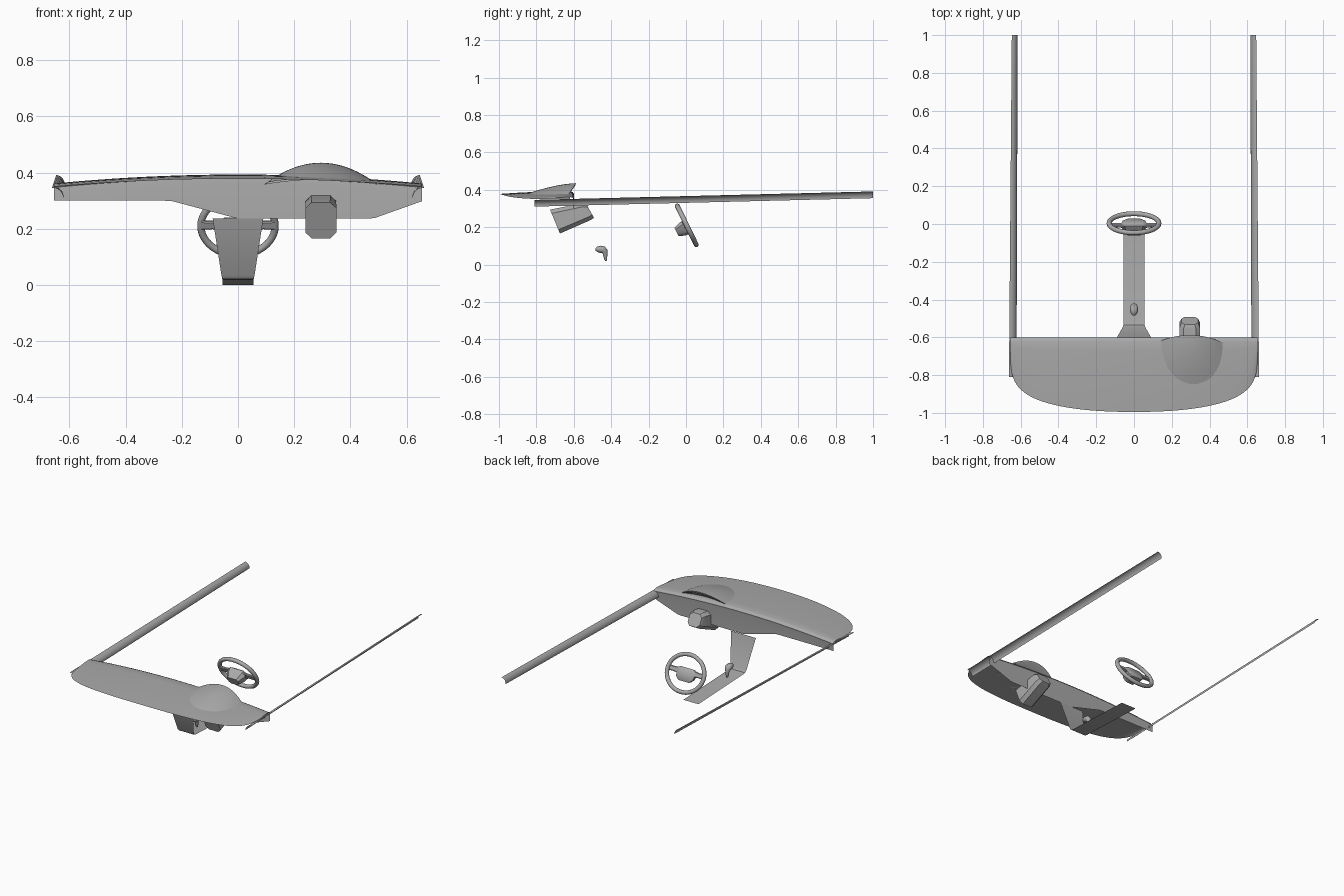
import bpy, bmesh, math
from mathutils import Matrix

if "Cube" in bpy.data.objects:
    bpy.data.objects.remove(bpy.data.objects["Cube"])

grey = bpy.data.materials.new("plain_grey")
grey.diffuse_color = (0.4, 0.4, 0.4, 1)
grey.use_nodes = True
grey.node_tree.nodes["Principled BSDF"].inputs["Base Color"].default_value = grey.diffuse_color


def finish(name, bm, angle=40):
    bmesh.ops.recalc_face_normals(bm, faces=bm.faces)
    me = bpy.data.meshes.new(name)
    bm.to_mesh(me)
    bm.free()
    ob = bpy.data.objects.new(name, me)
    bpy.context.collection.objects.link(ob)
    me.materials.append(grey)
    bpy.ops.object.select_all(action='DESELECT')
    ob.select_set(True)
    bpy.context.view_layer.objects.active = ob
    bpy.ops.object.shade_smooth_by_angle(angle=math.radians(angle))
    return ob


def skin(rows, closed=False, caps=False):
    """Bridge rows of points into a surface."""
    bm = bmesh.new()
    vs = [[bm.verts.new(p) for p in r] for r in rows]
    n = len(rows[0])
    for a, b in zip(vs, vs[1:]):
        for i in range(n if closed else n - 1):
            j = (i + 1) % n
            bm.faces.new((a[i], a[j], b[j], b[i]))
    if caps:
        bm.faces.new(vs[0])
        bm.faces.new(vs[-1])
    bmesh.ops.remove_doubles(bm, verts=bm.verts, dist=1e-5)
    return bm


def chamfered(w, h, c):
    """Rectangle outline with cut corners, half sizes w and h."""
    return [(w, -h + c), (w, h - c), (w - c, h), (-w + c, h),
            (-w, h - c), (-w, -h + c), (-w + c, -h), (w - c, -h)]


# dashboard: curved top sheet, rolled rear edge, hanging rear panel
HALF = 0.655


def top_z(x, v):
    t = (x / HALF) ** 2
    return (0.393 - 0.032 * t) * (1 - v) + (0.378 - 0.028 * t) * v + 0.012 * v * (1 - v)


def panel_bottom(x):
    pts = [(-0.66, 0.30), (-0.24, 0.30), (0, 0.236), (0.48, 0.236), (0.66, 0.30)]
    for (x0, z0), (x1, z1) in zip(pts, pts[1:]):
        if x <= x1:
            return z0 + (z1 - z0) * (x - x0) / (x1 - x0)
    return 0.30


columns = []
for i in range(61):
    x = HALF * math.sin(math.pi / 2 * (i / 30 - 1))
    depth = 0.375 * max(0, 1 - abs(x / HALF) ** 2.2) ** 0.22
    col = [(x, -0.62 - depth * v, top_z(x, v)) for v in (1, .9, .75, .6, .45, .3, .15, 0)]
    z = top_z(x, 0)
    col += [(x, -0.607, z - 0.004), (x, -0.600, z - 0.014), (x, -0.602, z - 0.03),
            (x, -0.604, panel_bottom(x))]
    columns.append(col)
finish("dashboard", skin(columns))

# instrument hood: half dome with a recessed rear opening
columns = []
for i in range(33):
    u = -math.cos(math.pi * i / 32)
    k = 1 - u * u
    x, yr, zr = 0.295 + 0.202 * u, -0.64 + 0.052 * k, 0.357 + 0.078 * k
    yf = -0.64 - 0.21 * math.sqrt(k)
    zf = 0.357 + 0.022 * math.sqrt(k)
    col = [(x, yr + (yf - yr) * v, zf + (zr - zf) * (1 - v ** 1.6))
           for v in (1, .85, .7, .55, .4, .25, .1, 0)]
    col += [(x, yr - 0.004 * k, zr - 0.012 * k), (x, yr - 0.07 * k, 0.357 + 0.018 * k)]
    columns.append(col)
finish("instrument_hood", skin(columns))

# steering column housing: tapered, chamfered block
rings = []
for yb, zb, yt, zt, w, c in [(-.674, .166, -.727, .294, .055, .022),
                             (-.51, .238, -.56, .327, .054, .02),
                             (-.492, .25, -.532, .322, .044, .018)]:
    h = math.hypot(yt - yb, zt - zb) / 2
    rings.append([(0.295 + a, (yb + yt) / 2 + (yt - yb) / 2 * b / h,
                   (zb + zt) / 2 + (zt - zb) / 2 * b / h) for a, b in chamfered(w, h, c)])
finish("steering_column", skin(rings, True, True), 30)

# door rails: curved strips, high outside and low inside
for side, name in ((-1, "left_door_rail"), (1, "right_door_rail")):
    rows = []
    for i in range(9):
        t = i / 8
        y = -0.81 + 1.81 * t
        xi, xo = 0.622 - 0.006 * t, 0.662 - 0.015 * t
        zi = 0.31 + 0.045 * t
        row = []
        for j in range(9):
            a = math.pi / 2 * j / 8
            row.append((side * (xo - (xo - xi) * math.cos(a)), y, zi + 0.036 * math.sin(a)))
        rows.append(row)
    finish(name, skin(rows))

# centre console: bent strip
path = [(-.6, .236, .09), (-.545, .035, .059), (-.535, .022, .056), (-.515, .018, .055), (-.05, 0, .055)]
finish("centre_console", skin([[(-w, y, z), (w, y, z)] for y, z, w in path]), 30)

# gear lever: bent stalk swelling into a knob
rings = []
for y, z, r, a in [(-.428, .02, .004, 0), (-.430, .03, .009, 0), (-.431, .05, .012, 10),
                   (-.434, .07, .018, 35), (-.443, .079, .022, 65), (-.46, .082, .021, 85),
                   (-.475, .082, .016, 90), (-.485, .081, .006, 90)]:
    a = math.radians(a)
    rings.append([(r * math.cos(s), y + 0.9 * r * math.sin(s) * math.cos(a),
                   z + 0.9 * r * math.sin(s) * math.sin(a))
                  for s in [2 * math.pi * k / 16 for k in range(16)]])
finish("gear_lever", skin(rings, True, True))

# steering wheel: oval rim, shield hub and two spokes, tilted together
tilt = Matrix.Translation((0, 0.004, 0.21)) @ Matrix.Rotation(math.radians(-64), 4, 'X')
rows = []
for i in range(49):
    a = 2 * math.pi * i / 48
    rows.append([((0.132 + 0.013 * math.cos(b)) * math.cos(a),
                  (0.115 + 0.013 * math.cos(b)) * math.sin(a), 0.013 * math.sin(b))
                 for b in [2 * math.pi * k / 12 for k in range(12)]])
finish("wheel_rim", skin(rows, True)).matrix_world = tilt

rings = []
for z, s in ((0.008, 0.8), (0.0, 1), (-0.03, 0.9), (-0.065, 0.6)):
    rings.append([(s * a * (1 - 5 * max(0, b)), 0.008 + s * b, z)
                  for a, b in chamfered(0.068, 0.042, 0.02)])
finish("wheel_hub", skin(rings, True, True)).matrix_world = tilt

for side, name in ((-1, "left_spoke"), (1, "right_spoke")):
    rings = [[(side * x, -0.008 + b, -0.008 + a) for a, b in chamfered(0.008, h, 0.004)]
             for x, h in ((0.05, 0.02), (0.09, 0.015), (0.13, 0.017))]
    finish(name, skin(rings, True, True)).matrix_world = tilt
